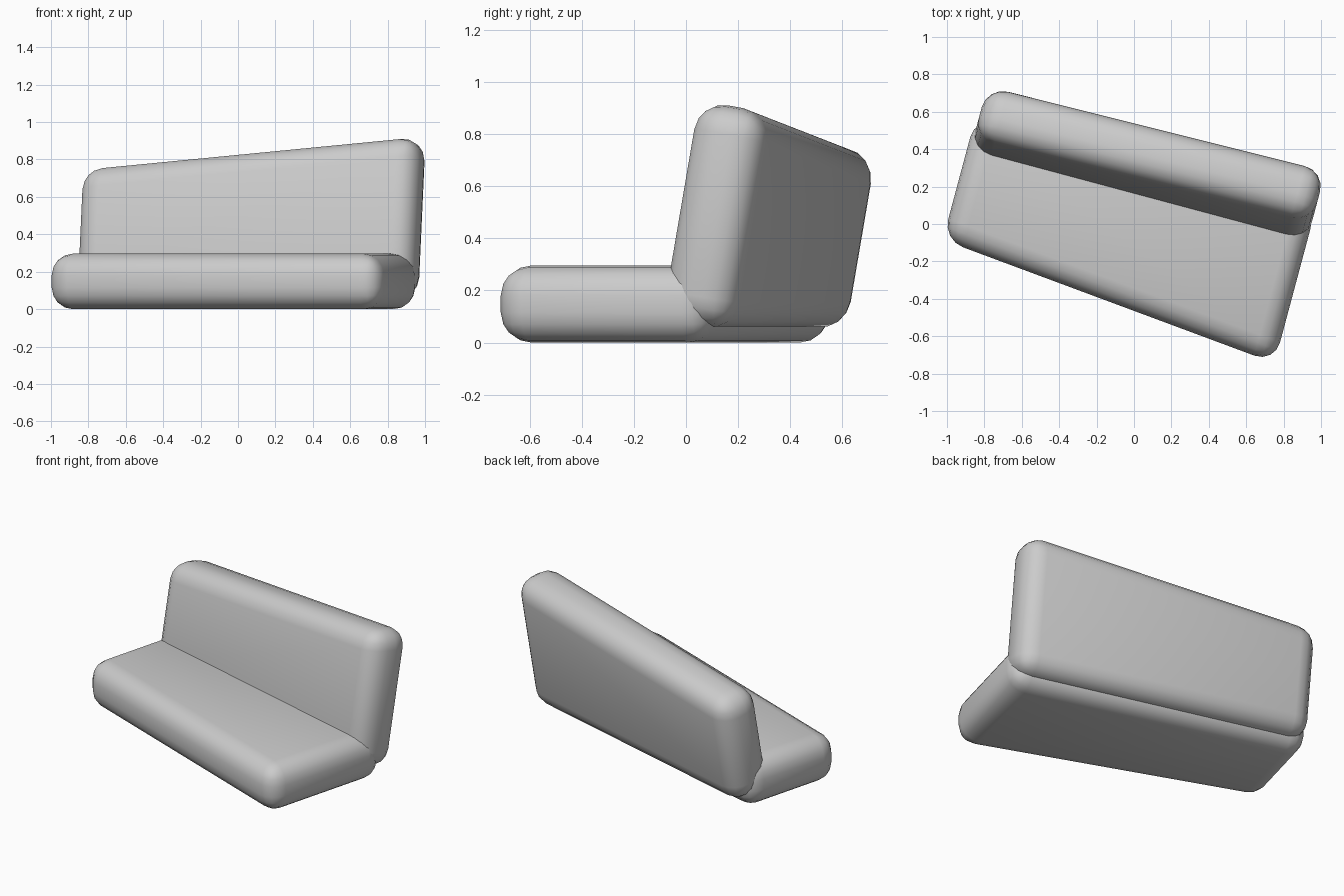
import bpy, bmesh
from math import radians
from mathutils import Matrix, Vector

if "Cube" in bpy.data.objects:
    bpy.data.objects.remove(bpy.data.objects["Cube"])

TURN = Matrix.Rotation(radians(-15), 4, 'Z')


def cushion(name, x0, x1, short, long, thick, origin, along, normal):
    """Rounded slab: straight inner edge, outer edge deeper at the right end."""
    along, normal, origin = Vector(along), Vector(normal), Vector(origin)
    bm = bmesh.new()
    rings = []
    for t in (-thick / 2, thick / 2):
        rings.append([bm.verts.new(TURN @ (origin + Vector((x, 0, 0)) + along * d + normal * t))
                      for x, d in ((x0, 0), (x1, 0), (x1, long), (x0, short))])
    for ring in rings:
        bm.faces.new(ring)
    for i in range(4):
        j = (i + 1) % 4
        bm.faces.new((rings[0][i], rings[0][j], rings[1][j], rings[1][i]))
    bmesh.ops.recalc_face_normals(bm, faces=bm.faces)
    mesh = bpy.data.meshes.new(name)
    bm.to_mesh(mesh)
    bm.free()
    obj = bpy.data.objects.new(name, mesh)
    bpy.context.collection.objects.link(obj)
    # Soft rounded edges
    bev = obj.modifiers.new("round", 'BEVEL')
    bev.width = 0.115
    bev.segments = 4
    bev.limit_method = 'NONE'
    bpy.ops.object.select_all(action='DESELECT')
    obj.select_set(True)
    bpy.context.view_layer.objects.active = obj
    bpy.ops.object.modifier_apply(modifier="round")
    bpy.ops.object.shade_smooth_by_angle(angle=radians(40))
    return obj


# Seat cushion, lying flat and reaching forward
cushion("seat", -0.966, 0.918, 0.684, 0.862, 0.296,
        (0, 0.338, 0.148), (0, -1, 0), (0, 0, 1))

# Backrest cushion, leaning back ten degrees
lean = Matrix.Rotation(radians(-10), 3, 'X')
up, back = lean @ Vector((0, 0, 1)), lean @ Vector((0, 1, 0))
cushion("backrest", -0.948, 0.916, 0.683, 0.862, 0.29,
        Vector((0, 0.3045, 0.29)) - up * 0.227, up, back)
